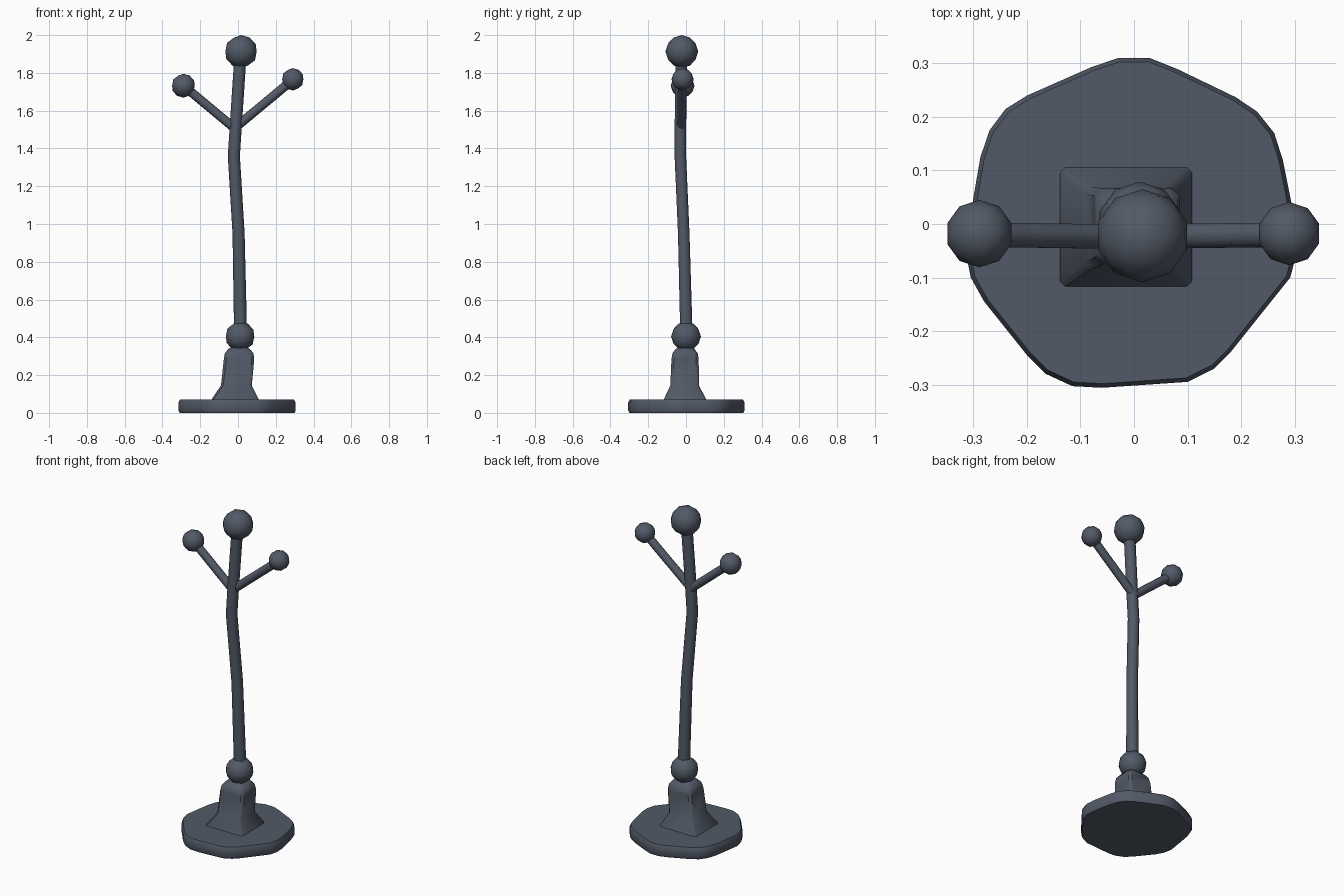
import bpy, bmesh, math
from mathutils import Vector

cube = bpy.data.objects.get("Cube")
if cube:
    bpy.data.objects.remove(cube)

slate = bpy.data.materials.new("dark slate")
colour = (0.085, 0.102, 0.135, 1)
slate.use_nodes = True
slate.diffuse_color = colour
bsdf = next(n for n in slate.node_tree.nodes if n.type == 'BSDF_PRINCIPLED')
bsdf.inputs["Base Color"].default_value = colour
bsdf.inputs["Roughness"].default_value = 0.7


def finish(name, bm, angle=40):
    bmesh.ops.recalc_face_normals(bm, faces=bm.faces)
    mesh = bpy.data.meshes.new(name)
    bm.to_mesh(mesh)
    bm.free()
    mesh.materials.append(slate)
    obj = bpy.data.objects.new(name, mesh)
    bpy.context.collection.objects.link(obj)
    bpy.ops.object.select_all(action='DESELECT')
    obj.select_set(True)
    bpy.context.view_layer.objects.active = obj
    bpy.ops.object.shade_smooth_by_angle(angle=math.radians(angle))
    return obj


def loft(name, rings, angle=40):
    """Skin a stack of matching rings and cap both ends."""
    bm = bmesh.new()
    loops = [[bm.verts.new(p) for p in ring] for ring in rings]
    n = len(loops[0])
    for a, b in zip(loops, loops[1:]):
        for i in range(n):
            j = (i + 1) % n
            bm.faces.new((a[i], a[j], b[j], b[i]))
    bm.faces.new(loops[0])
    bm.faces.new(loops[-1])
    return finish(name, bm, angle)


def tube(name, path, sides=10):
    """Round bar along a path of (x, y, z, radius)."""
    pts = [Vector(p[:3]) for p in path]
    rings = []
    for i, p in enumerate(pts):
        d = (pts[min(i + 1, len(pts) - 1)] - pts[max(i - 1, 0)]).normalized()
        u = d.cross(Vector((0, 1, 0))).normalized()
        v = d.cross(u)
        rings.append([p + path[i][3] * (u * math.cos(t) + v * math.sin(t))
                      for t in (math.tau * k / sides for k in range(sides))])
    return loft(name, rings, 50)


def ball(name, centre, radius):
    bm = bmesh.new()
    bmesh.ops.create_icosphere(bm, subdivisions=2, radius=radius)
    bmesh.ops.translate(bm, verts=bm.verts, vec=centre)
    return finish(name, bm, 60)


def rounded_box(x0, x1, y0, y1, z, r):
    """Rectangle ring with cut corners."""
    return [(x0 + r, y0, z), (x1 - r, y0, z), (x1, y0 + r, z), (x1, y1 - r, z),
            (x1 - r, y1, z), (x0 + r, y1, z), (x0, y1 - r, z), (x0, y0 + r, z)]


# Irregular stone-like foot plate
outline = [(.03, .31), (.08, .29), (.19, .237), (.23, .21), (.262, .17), (.278, .12),
           (.302, .0), (.305, -.05), (.292, -.10), (.18, -.24), (.15, -.27),
           (.10, -.295), (-.06, -.306), (-.115, -.303), (-.165, -.28), (-.2, -.245),
           (-.28, -.145), (-.305, -.10), (-.315, -.05), (-.3, .05), (-.287, .125),
           (-.27, .175), (-.24, .215), (-.2, .24), (-.08, .293), (-.03, .31)]
plate = [(.98, 0), (1, .012), (1, .054), (.975, .07)]
loft("base_plate", [[(x * s, y * s, z) for x, y in outline] for s, z in plate])

# Square pedestal with flared foot and rounded shoulder
loft("pedestal", [rounded_box(*r) for r in (
    (-.14, .11, -.118, .107, .06, .01),
    (-.138, .108, -.116, .105, .075, .01),
    (-.09, .073, -.083, .069, .145, .012),
    (-.075, .086, -.077, .067, .285, .014),
    (-.07, .082, -.072, .062, .315, .016),
    (-.052, .064, -.055, .046, .338, .016),
    (-.04, .05, -.04, .035, .345, .016))])

# Leaning pole with a bend near the top
tube("pole", [(.012, 0, .42, .034), (.012, 0, .5, .034), (.003, -.012, .95, .032),
              (-.022, -.03, 1.36, .032), (-.013, -.03, 1.5, .032),
              (.012, -.024, 1.88, .032)])

# Two slanted hooks
tube("right_branch", [(-.01, -.024, 1.5, .024), (-.28, -.02, 1.725, .024)])
tube("left_branch", [(-.015, -.024, 1.51, .024), (.28, -.02, 1.755, .024)])

# Round joints and knobs
ball("pole_joint", (.011, 0, .405), .079)
ball("top_knob", (.016, -.022, 1.913), .087)
ball("right_knob", (-.289, -.018, 1.732), .063)
ball("left_knob", (.29, -.018, 1.766), .059)
